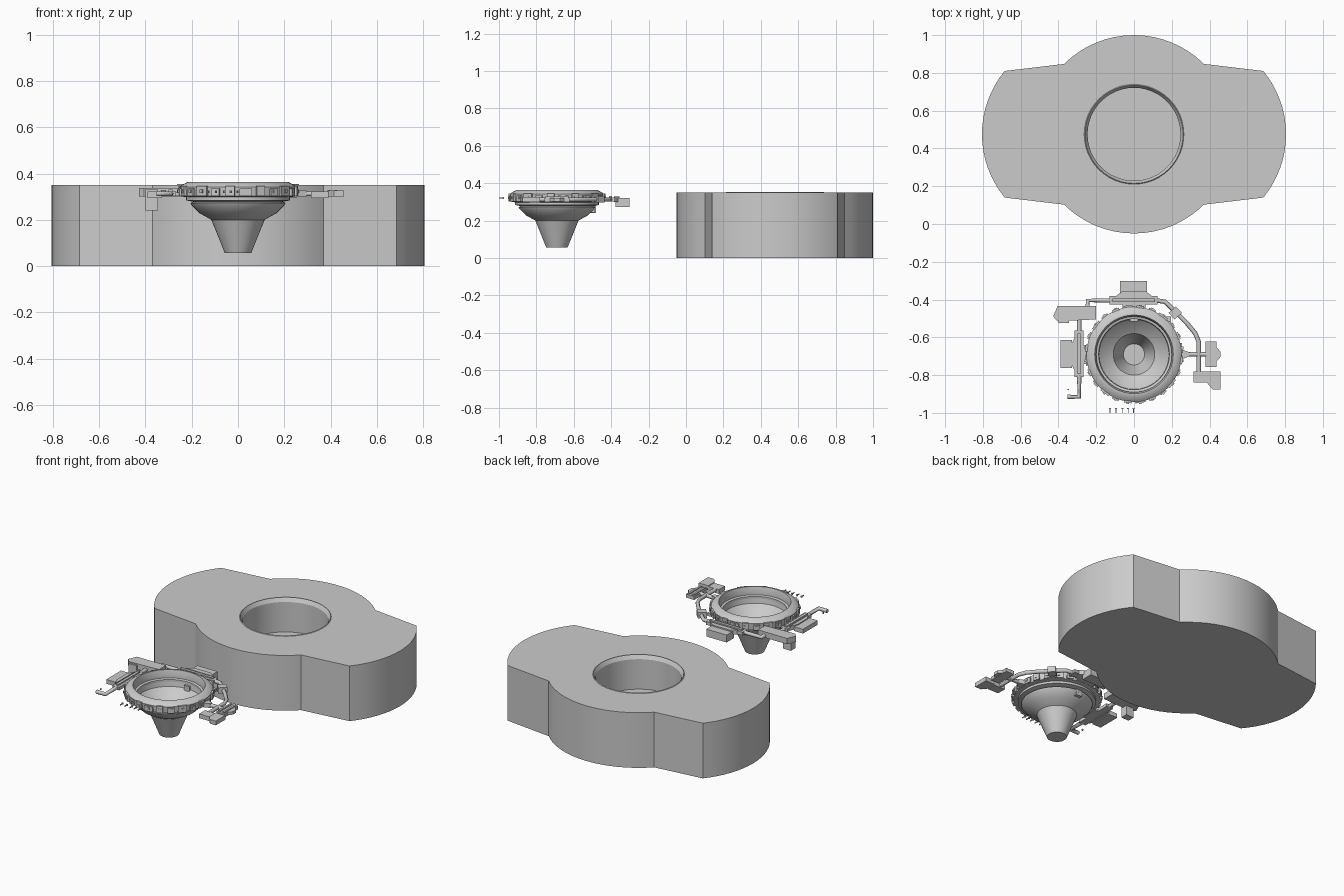
import bpy, bmesh
from math import sin, cos, pi, asin, radians
from mathutils import Vector

if "Cube" in bpy.data.objects:
    bpy.data.objects.remove(bpy.data.objects["Cube"], do_unlink=True)

grey = bpy.data.materials.new("plain grey")
grey.use_nodes = True
grey.diffuse_color = (0.6, 0.6, 0.6, 1)
grey.node_tree.nodes["Principled BSDF"].inputs["Base Color"].default_value = (0.6, 0.6, 0.6, 1)

HUB = Vector((0, -0.69, 0))


def finish(name, bm, smooth=False):
    bmesh.ops.recalc_face_normals(bm, faces=bm.faces)
    mesh = bpy.data.meshes.new(name)
    bm.to_mesh(mesh)
    bm.free()
    mesh.materials.append(grey)
    ob = bpy.data.objects.new(name, mesh)
    bpy.context.collection.objects.link(ob)
    if smooth:
        bpy.ops.object.select_all(action='DESELECT')
        ob.select_set(True)
        bpy.context.view_layer.objects.active = ob
        bpy.ops.object.shade_smooth_by_angle(angle=radians(30))
    return ob


def add_prism(bm, outline, z0, z1):
    low = [bm.verts.new((x, y, z0)) for x, y in outline]
    high = [bm.verts.new((x, y, z1)) for x, y in outline]
    bm.faces.new(low)
    bm.faces.new(high)
    for i in range(len(low)):
        j = (i + 1) % len(low)
        bm.faces.new((low[i], low[j], high[j], high[i]))


def prism(name, outline, z0, z1):
    bm = bmesh.new()
    add_prism(bm, outline, z0, z1)
    return finish(name, bm)


def box(name, x0, x1, y0, y1, z0, z1):
    return prism(name, [(x0, y0), (x1, y0), (x1, y1), (x0, y1)], z0, z1)


def ring_of(bm, r, z, centre, n):
    return [bm.verts.new((centre.x + r * cos(2 * pi * i / n),
                          centre.y + r * sin(2 * pi * i / n), z)) for i in range(n)]


def bridge(bm, a, b):
    for i in range(len(a)):
        j = (i + 1) % len(a)
        bm.faces.new((a[i], a[j], b[j], b[i]))


def lathe(name, profile, centre, n=48, closed=False, caps=False):
    bm = bmesh.new()
    rings = [ring_of(bm, r, z, centre, n) for r, z in profile]
    for a, b in zip(rings, rings[1:]):
        bridge(bm, a, b)
    if closed:
        bridge(bm, rings[-1], rings[0])
    if caps:
        bm.faces.new(rings[0])
        bm.faces.new(rings[-1])
    return finish(name, bm, True)


def pipe(name, points, z=0.313, radius=0.012):
    curve = bpy.data.curves.new(name, 'CURVE')
    curve.dimensions = '3D'
    curve.bevel_depth = radius
    curve.bevel_resolution = 1
    curve.use_fill_caps = True
    spline = curve.splines.new('POLY')
    spline.points.add(len(points) - 1)
    for p, (x, y) in zip(spline.points, points):
        p.co = (x, y, z, 1)
    curve.materials.append(grey)
    ob = bpy.data.objects.new(name, curve)
    bpy.context.collection.objects.link(ob)


# Large block: bulged front and back, rounded ends, blind round well
def arc(cx, cy, r, mid, half, n=16):
    return [(cx + r * cos(mid - half + 2 * half * i / n),
             cy + r * sin(mid - half + 2 * half * i / n)) for i in range(n + 1)]


MID = Vector((0, 0.475, 0))
bulge, end = asin(0.37 / 0.525), asin(0.335 / 0.527)
outline = (arc(0.278, MID.y, 0.527, 0, end) + arc(0, MID.y, 0.525, pi / 2, bulge)
           + arc(-0.278, MID.y, 0.527, pi, end) + arc(0, MID.y, 0.525, 1.5 * pi, bulge))
bm = bmesh.new()
low = [bm.verts.new((x, y, 0)) for x, y in outline]
high = [bm.verts.new((x, y, 0.35)) for x, y in outline]
bm.faces.new(low)
bridge(bm, low, high)
well = [ring_of(bm, r, z, MID, 48) for r, z in
        ((0.264, 0.35), (0.26, 0.354), (0.246, 0.33), (0.246, 0.14))]
for a, b in zip(well, well[1:]):
    bridge(bm, a, b)
bm.faces.new(well[-1])
rim = [bm.edges.get((l[i], l[i - 1])) for l in (high, well[0]) for i in range(len(l))]
bmesh.ops.triangle_fill(bm, use_beauty=True, edges=rim)
finish("block_with_well", bm, True)

# Funnel shell: stepped bowl, neck cone and capped foot
lathe("funnel_outside", [(0.057, 0.056), (0.115, 0.2), (0.165, 0.228), (0.2, 0.262),
                         (0.205, 0.272), (0.195, 0.278), (0.225, 0.284), (0.225, 0.3),
                         (0.19, 0.3), (0.185, 0.268), (0.15, 0.232), (0.11, 0.205),
                         (0.056, 0.062)], HUB, 40, caps=True)
# Collar ring with sloping top
lathe("collar_ring", [(0.225, 0.298), (0.248, 0.302), (0.252, 0.342), (0.242, 0.35),
                      (0.217, 0.364), (0.208, 0.364), (0.2, 0.335), (0.2, 0.315),
                      (0.187, 0.311), (0.187, 0.298)], HUB, closed=True)

# Plates clamped around the collar
bm = bmesh.new()
count = 24
for k in range(count):
    a = 2 * pi * (k + 0.5) / count
    w = 0.075 if k % 3 else 0.105
    top = 0.345 if k % 2 else 0.335
    ends = [(0.244, a - w), (0.26, a - w), (0.26, a + w), (0.244, a + w)]
    add_prism(bm, [(r * cos(t), HUB.y + r * sin(t)) for r, t in ends], 0.303, top)
    add_prism(bm, [(r * cos(t), HUB.y + r * sin(t)) for r, t in
                   [(0.24, a - 0.03), (0.264, a - 0.03), (0.264, a + 0.03), (0.24, a + 0.03)]],
              0.315, 0.33)
finish("collar_plates", bm)

# Back bar, its tapered mount and box
box("back_bar", -0.13, 0.125, -0.427, -0.38, 0.303, 0.323)
box("back_bar_ridge", -0.115, 0.11, -0.412, -0.395, 0.323, 0.331)
prism("back_mount", [(-0.1, -0.385), (0.1, -0.385), (0.06, -0.355), (-0.06, -0.355)], 0.3, 0.328)
box("back_box", -0.073, 0.07, -0.378, -0.303, 0.273, 0.32)
box("back_bar_link", -0.06, 0.06, -0.45, -0.42, 0.303, 0.318)
box("bowl_bracket", -0.02, 0.02, -0.515, -0.49, 0.243, 0.29)

# Right side bar, mount and box
box("right_bar", -0.315, -0.267, -0.81, -0.565, 0.303, 0.323)
box("right_bar_ridge", -0.3, -0.283, -0.795, -0.58, 0.323, 0.331)
prism("right_mount", [(-0.31, -0.785), (-0.31, -0.595), (-0.333, -0.64), (-0.333, -0.74)],
      0.3, 0.328)
box("right_box", -0.39, -0.328, -0.763, -0.615, 0.295, 0.322)
box("right_bar_link", -0.27, -0.24, -0.74, -0.64, 0.303, 0.318)

# Corner housing with a hanging nub
prism("corner_housing", [(-0.405, -0.515), (-0.2, -0.505), (-0.2, -0.435), (-0.405, -0.435),
                         (-0.428, -0.49)], 0.3, 0.337)
box("corner_nub", -0.4, -0.345, -0.525, -0.48, 0.24, 0.33)

# Pipework
pipe("back_right_pipe", [(-0.12, -0.405), (-0.245, -0.405), (-0.245, -0.445)])
pipe("corner_pipe", [(-0.29, -0.5), (-0.29, -0.575)])
pipe("front_hook_pipe", [(-0.29, -0.8), (-0.29, -0.915), (-0.352, -0.915)])
pipe("back_left_pipe", [(0.12, -0.405), (0.165, -0.412), (0.215, -0.46), (0.28, -0.525),
                        (0.325, -0.58), (0.343, -0.625), (0.343, -0.785)])
pipe("left_feed_pipe", [(0.245, -0.69), (0.39, -0.69)])
box("hook_tip", -0.352, -0.345, -0.88, -0.873, 0.31, 0.32)

# Pipe joints
prism("valve_knob", [(0.183, -0.47), (0.215, -0.505), (0.255, -0.47), (0.222, -0.437)],
      0.296, 0.332)
box("valve_link", 0.165, 0.195, -0.52, -0.49, 0.3, 0.318)
prism("feed_joint", [(0.255, -0.715), (0.295, -0.7), (0.295, -0.68), (0.255, -0.665)],
      0.3, 0.327)

# Left bar with bump, and the stepped boxes in front of it
box("left_bar", 0.378, 0.437, -0.757, -0.622, 0.3, 0.322)
for x in (0.392, 0.423):
    box("left_bar_ridge", x - 0.006, x + 0.006, -0.75, -0.629, 0.322, 0.329)
prism("left_bump", [(0.435, -0.73), (0.457, -0.705), (0.457, -0.675), (0.435, -0.65)],
      0.303, 0.322)
box("left_small_box", 0.315, 0.39, -0.84, -0.78, 0.295, 0.322)
prism("left_end_box", [(0.39, -0.845), (0.415, -0.875), (0.457, -0.875), (0.457, -0.78),
                       (0.39, -0.78)], 0.3, 0.327)

# Row of loose pins in front
for x in (-0.127, -0.095, -0.06, -0.031, -0.002):
    box("loose_pin", x - 0.002, x + 0.002, -1.0, -0.975, 0.318, 0.324)
    box("loose_pin_head", x - 0.005, x + 0.005, -0.98, -0.973, 0.316, 0.326)
